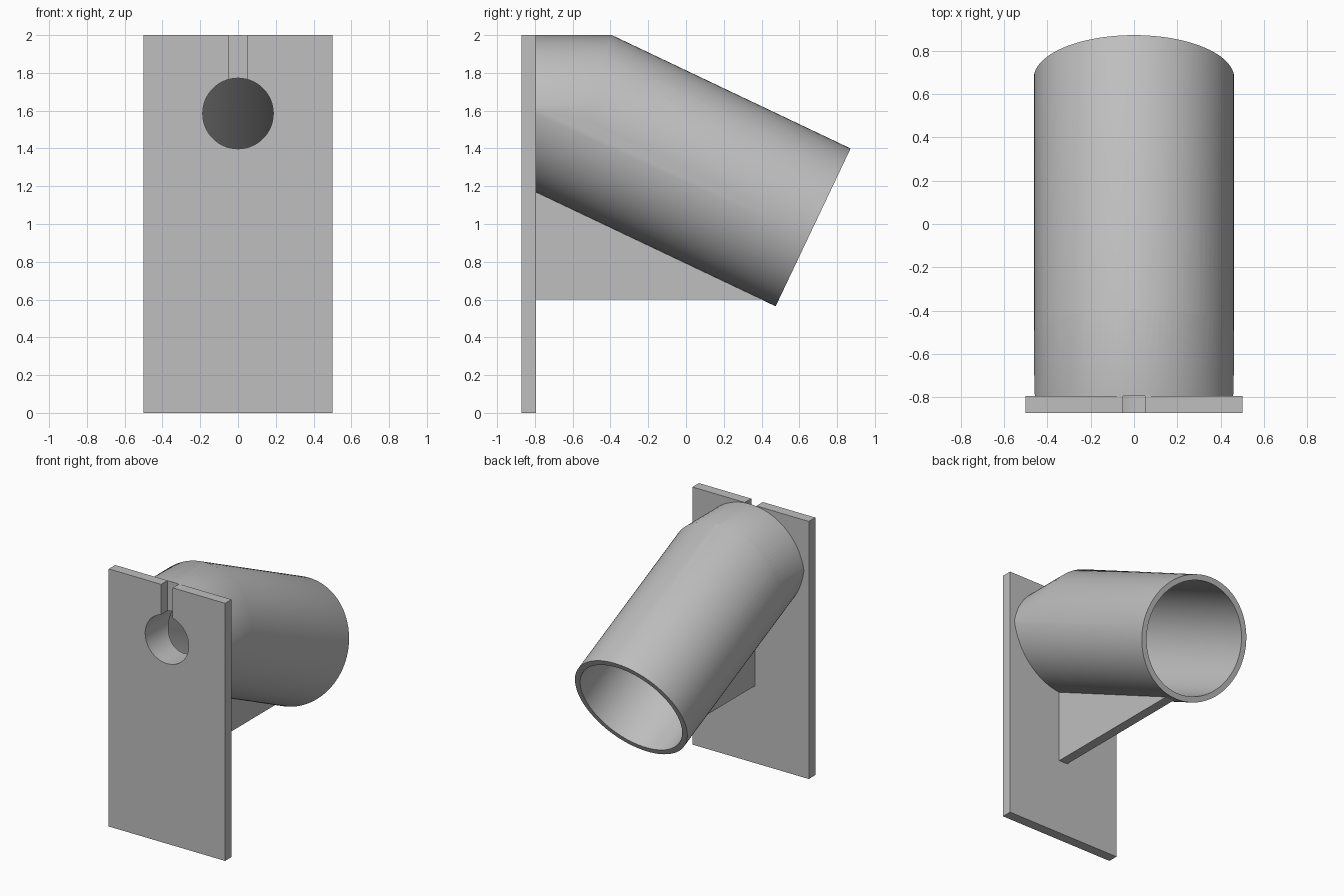
import bpy
import math
from mathutils import Vector, Matrix

cube = bpy.data.objects.get("Cube")
if cube:
    bpy.data.objects.remove(cube, do_unlink=True)

grey = bpy.data.materials.new("plain grey")
grey.use_nodes = True
colour = (0.52, 0.52, 0.52, 1)
grey.diffuse_color = colour
grey.node_tree.nodes["Principled BSDF"].inputs["Base Color"].default_value = colour

TILT = math.radians(25.4)
AXIS = Vector((0, math.cos(TILT), -math.sin(TILT)))   # towards the open mouth
MOUTH = Vector((0, 0.673, 0.982))
RADIUS, BORE = 0.4625, 0.42
FRONT, BACK = -0.872, -0.793                          # plate faces
HOLE_Z = 1.585


def prism(name, section, start, end, to_world):
    """Extrude a 2D section between two depths."""
    n = len(section)
    verts = [to_world(a, b, d) for d in (start, end) for a, b in section]
    faces = [(i, (i + 1) % n, n + (i + 1) % n, n + i) for i in range(n)]
    faces += [tuple(reversed(range(n))), tuple(range(n, 2 * n))]
    mesh = bpy.data.meshes.new(name)
    mesh.from_pydata(verts, [], faces)
    mesh.materials.append(grey)
    obj = bpy.data.objects.new(name, mesh)
    bpy.context.collection.objects.link(obj)
    bpy.context.view_layer.objects.active = obj
    bpy.ops.object.select_all(action='DESELECT')
    obj.select_set(True)
    bpy.ops.object.mode_set(mode='EDIT')
    bpy.ops.mesh.select_all(action='SELECT')
    bpy.ops.mesh.normals_make_consistent(inside=False)
    bpy.ops.object.mode_set(mode='OBJECT')
    return obj


def along_y(a, b, d):
    return (a, d, b)


def along_x(a, b, d):
    return (d, a, b)


def rod(name, radius, start, end, centre, axis, sides=96):
    ring = [(radius * math.cos(2 * math.pi * i / sides),
             radius * math.sin(2 * math.pi * i / sides)) for i in range(sides)]
    up = Vector((1, 0, 0)).cross(axis)
    return prism(name, ring, start, end,
                 lambda a, b, d: centre + Vector((a, 0, 0)) + up * b + axis * d)


def rect(x0, x1, z0, z1):
    return [(x0, z0), (x1, z0), (x1, z1), (x0, z1)]


def cut(obj, cutter, operation='DIFFERENCE'):
    cutter.hide_render = True
    mod = obj.modifiers.new("cut", 'BOOLEAN')
    mod.operation, mod.object, mod.solver = operation, cutter, 'EXACT'
    bpy.context.view_layer.objects.active = obj
    bpy.ops.object.modifier_apply(modifier=mod.name)
    bpy.data.objects.remove(cutter, do_unlink=True)


def hole_cutter():
    return rod("hole_cutter", 0.187, -1.0, -0.35, Vector((0, 0, HOLE_Z)),
               Vector((0, 1, 0)), 64)


# Mounting plate with a keyhole
plate = prism("mounting_plate", rect(-0.5, 0.5, 0, 2), FRONT, BACK, along_y)
cut(plate, hole_cutter())
cut(plate, prism("slot_cutter", rect(-0.05, 0.05, HOLE_Z, 2.1), -1, -0.7, along_y))

# Tilted tube, its rear end trimmed to a rounded arch level with the plate top
tube = rod("tilted_tube", RADIUS, -2.0, 0, MOUTH, AXIS)
r = RADIUS + 0.0005
arch = [(r * math.cos(math.pi * i / 48), 2 - r + r * math.sin(math.pi * i / 48))
        for i in range(49)] + [(-r, 0.2), (r, 0.2)]
cut(tube, prism("arch_trim", arch, BACK, 1.2, along_y), 'INTERSECT')

# Blind bore from the mouth, with the keyhole passing through the solid rear
cut(tube, rod("bore_cutter", BORE, -1.385, 0.1, MOUTH, AXIS))
cut(tube, hole_cutter())

# Triangular rib below the tube
prism("support_rib", [(BACK, 0.6), (0.41, 0.6), (BACK, 1.175)],
      -0.0375, 0.0375, along_x)

for obj in (plate, tube):
    bpy.ops.object.select_all(action='DESELECT')
    obj.select_set(True)
    bpy.context.view_layer.objects.active = obj
    bpy.ops.object.shade_smooth_by_angle(angle=math.radians(30))
